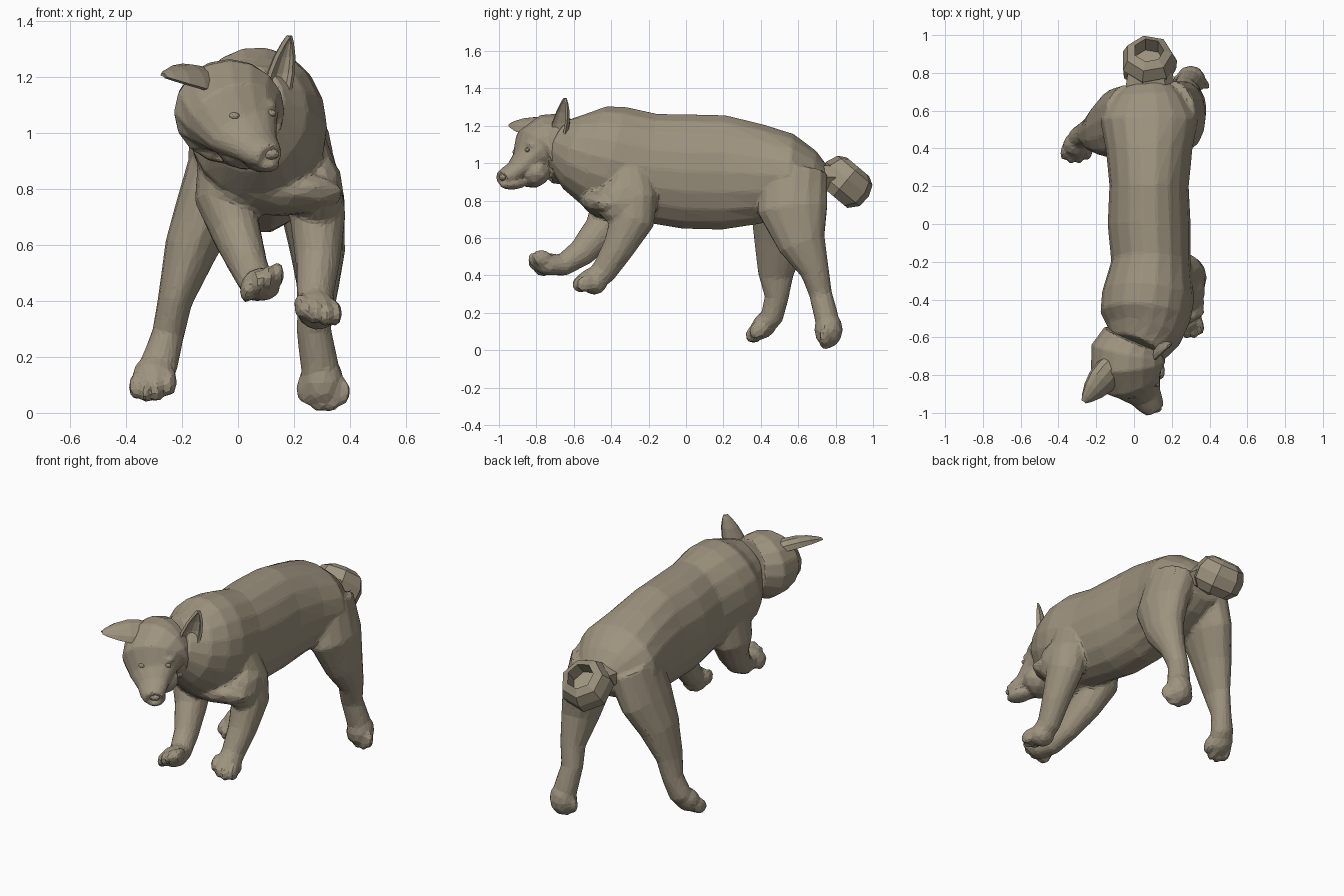
import bpy, bmesh, math
from mathutils import Vector, Matrix
from mathutils.bvhtree import BVHTree

if "Cube" in bpy.data.objects:
    bpy.data.objects.remove(bpy.data.objects["Cube"])

fur = bpy.data.materials.new("fur")
fur.diffuse_color = (0.34, 0.29, 0.21, 1)
fur.use_nodes = True
fur.node_tree.nodes["Principled BSDF"].inputs["Base Color"].default_value = fur.diffuse_color


def loft(bm, sections, sides=14):
    """Skin elliptical rings (x, y, z, half width, half height) along a path in the y-z direction."""
    pts = [Vector(s[:3]) for s in sections]
    rings = []
    for i, s in enumerate(sections):
        t = (pts[min(i + 1, len(pts) - 1)] - pts[max(i - 1, 0)]).normalized()
        u = (Vector((1, 0, 0)) - t * t.x).normalized()
        v = t.cross(u)
        rings.append([bm.verts.new(pts[i] + u * s[3] * math.cos(a) + v * s[4] * math.sin(a))
                      for a in (math.tau * k / sides for k in range(sides))])
    for a, b in zip(rings, rings[1:]):
        for k in range(sides):
            bm.faces.new((a[k], a[(k + 1) % sides], b[(k + 1) % sides], b[k]))
    bm.faces.new(rings[0][::-1])
    return bm.faces.new(rings[-1])


def blob(bm, centre, radii, direction=(0, 0, 1)):
    """Ellipsoid whose local z axis follows direction."""
    rot = Vector(direction).to_track_quat('Z', 'Y').to_matrix().to_4x4()
    m = Matrix.Translation(centre) @ rot @ Matrix.Diagonal((*radii, 1))
    bmesh.ops.create_icosphere(bm, subdivisions=2, radius=1, matrix=m)


def paw(bm, centre, direction, spread=(1, 0, 0)):
    """Pad with four toes side by side, each toe turned to follow the paw."""
    c, d, s = Vector(centre), Vector(direction).normalized(), Vector(spread).normalized()
    blob(bm, c - d * 0.02, (0.07, 0.06, 0.065), d)
    for i in range(4):
        o = i - 1.5
        reach = 0.03 if abs(o) < 1 else 0.005
        blob(bm, c + s * o * 0.041 + d * reach, (0.024, 0.046, 0.055), d)


def finish(name, bm, voxel=None, ratio=1, smooth=3):
    bmesh.ops.recalc_face_normals(bm, faces=bm.faces)
    me = bpy.data.meshes.new(name)
    bm.to_mesh(me)
    bm.free()
    ob = bpy.data.objects.new(name, me)
    bpy.context.collection.objects.link(ob)
    me.materials.append(fur)
    if voxel:  # fuse overlapping forms, then reduce to facets
        r = ob.modifiers.new("fuse", 'REMESH')
        r.mode, r.voxel_size = 'VOXEL', voxel
        s = ob.modifiers.new("soften", 'SMOOTH')
        s.iterations, s.factor = smooth, 0.5
        ob.modifiers.new("facets", 'DECIMATE').ratio = ratio
    return ob


# Torso with neck
bm = bmesh.new()
loft(bm, [(.02, -.66, 1.1, .15, .15), (.055, -.58, 1.065, .2, .22), (.06, -.49, 1.04, .24, .275),
          (.075, -.38, 1.015, .245, .295), (.09, -.2, .975, .21, .295), (.08, 0, .955, .22, .31),
          (.08, .2, .95, .21, .31), (.08, .4, .94, .23, .27), (.08, .55, .93, .26, .23),
          (.08, .67, .91, .19, .16), (.075, .74, .9, .12, .09)], 18)
# Chest fold reaching across to both shoulders
blob(bm, (.13, -.44, .785), (.255, .13, .08), (0, .25, 1))
blob(bm, (.285, -.33, .79), (.095, .15, .14))

# Front legs, both lifted
loft(bm, [(.2, -.32, 1.0, .1, .13), (.265, -.28, .8, .11, .13), (.285, -.285, .7, .1, .12),
          (.285, -.365, .54, .08, .085), (.275, -.44, .42, .066, .07), (.28, -.5, .37, .068, .06)])
blob(bm, (.285, -.49, .36), (.075, .07, .065))
paw(bm, (.285, -.53, .37), (.15, -.7, -.3), (1, 0, -.2))
loft(bm, [(-.02, -.36, .97, .12, .15), (-.045, -.38, .76, .11, .13), (-.005, -.45, .64, .088, .1),
          (.04, -.56, .52, .068, .075), (.07, -.66, .455, .062, .06), (.09, -.74, .46, .068, .06)])
paw(bm, (.085, -.765, .465), (.1, -.9, .25), (1, 0, .5))

# Back legs
loft(bm, [(.2, .58, .95, .13, .18), (.265, .57, .75, .118, .19), (.285, .62, .57, .098, .13),
          (.285, .69, .42, .07, .078), (.27, .72, .3, .062, .062), (.29, .75, .18, .068, .065),
          (.3, .76, .1, .07, .06)])
blob(bm, (.3, .762, .11), (.08, .078, .1))
paw(bm, (.303, .75, .085), (.1, -.1, -1), (1, 0, -.05))
loft(bm, [(-.03, .56, .95, .13, .18), (-.1, .53, .75, .118, .19), (-.17, .5, .58, .095, .14),
          (-.225, .48, .4, .062, .095), (-.25, .485, .28, .058, .065), (-.28, .46, .18, .068, .062),
          (-.3, .41, .12, .068, .055)])
blob(bm, (-.3, .42, .135), (.078, .065, .08), (0, -.5, -.7))
paw(bm, (-.303, .39, .105), (-.1, -.6, -.5), (1, 0, .1))
finish("torso_and_legs", bm, 0.012, 0.07)

# Head turned to one side: skull, muzzle, jaw and brows
bm = bmesh.new()
loft(bm, [(-.0, -.61, 1.085, .17, .16), (-.03, -.68, 1.075, .2, .19), (-.03, -.75, 1.075, .2, .185),
          (-.015, -.81, 1.055, .175, .145), (.02, -.855, 1.0, .135, .085), (.06, -.91, .955, .09, .06),
          (.09, -.955, .927, .072, .055), (.112, -.985, .915, .054, .044)], 16)
blob(bm, (.03, -.82, .955), (.12, .09, .09), (.45, -.85, -.3))
blob(bm, (.085, -.92, .893), (.058, .035, .085), (.45, -.85, -.1))
blob(bm, (-.045, -.85, 1.085), (.045, .035, .03))
blob(bm, (.09, -.825, 1.095), (.05, .035, .03))
skin = BVHTree.FromBMesh(bm)
finish("head", bm, 0.009, 0.14)

# Nose and eyes, the eyes set into the skin
bm = bmesh.new()
blob(bm, (.11, -.976, .925), (.038, .024, .022))
finish("nose", bm)
for name, x, z in (("eye_left", -.015, 1.06), ("eye_right", .115, 1.07)):
    hit = skin.ray_cast(Vector((x, -2, z)), Vector((0, 1, 0)))[0]
    bm = bmesh.new()
    blob(bm, hit + Vector((0, .007, 0)), (.022, .014, .014))
    finish(name, bm)


def ear(name, base, tip, across, back, width, depth):
    """Leaf-shaped cup that is open on the side away from back."""
    bm = bmesh.new()
    b, axis = Vector(base), Vector(tip) - Vector(base)
    across, back = Vector(across).normalized(), Vector(back).normalized()
    rows = []
    for t, w in ((0, .85), (.2, 1), (.45, .95), (.7, .7), (.9, .35), (1, .1)):
        rows.append([bm.verts.new(b + axis * t + across * width * w * math.cos(math.pi * k / 6)
                                  + back * depth * w * math.sin(math.pi * k / 6)) for k in range(7)])
    for r, q in zip(rows, rows[1:]):
        for k in range(6):
            bm.faces.new((r[k], r[k + 1], q[k + 1], q[k]))
    s = finish(name, bm).modifiers.new("thickness", 'SOLIDIFY')
    s.thickness, s.offset = 0.014, 0


ear("ear_right", (.135, -.7, 1.11), (.185, -.65, 1.345), (.75, .65, 0), (-.5, .8, -.1), .058, .045)
ear("ear_left", (-.1, -.745, 1.16), (-.265, -.94, 1.2), (.75, -.6, -.3), (.1, .25, 1), .078, .065)

# Curled tail: short root and a faceted ball with a sunken opening, tilted up and back
bm = bmesh.new()
hub = Vector((.078, .865, .915))
top = loft(bm, [(*(hub + Vector((0, 0, h))), r, r) for h, r in
                ((-.12, .1), (-.07, .145), (.0, .15), (.06, .125), (.085, .08))], 7)
bmesh.ops.inset_individual(bm, faces=[top], thickness=0.012)
pit = bmesh.ops.extrude_discrete_faces(bm, faces=[top])["faces"][0]
bmesh.ops.translate(bm, verts=pit.verts, vec=(0, 0, -.09))
bmesh.ops.rotate(bm, verts=bm.verts, cent=hub, matrix=Matrix.Rotation(-.7, 3, 'X'))
loft(bm, [(.08, .68, .92, .12, .075), (.08, .74, .925, .135, .078), (.08, .8, .925, .125, .085)], 7)
finish("tail", bm)
